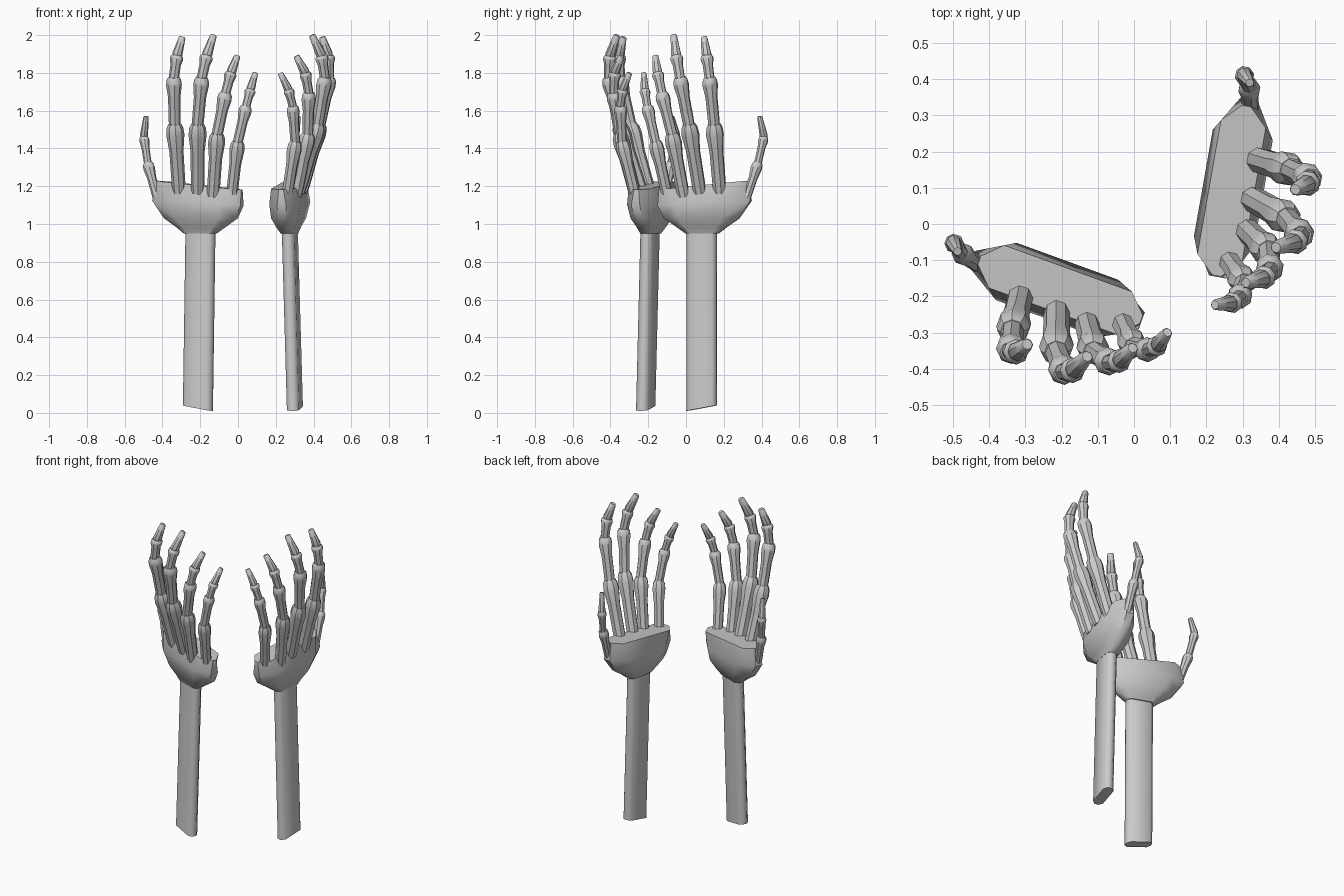
import bpy, bmesh, math
from mathutils import Vector

if "Cube" in bpy.data.objects:
    bpy.data.objects.remove(bpy.data.objects["Cube"])

bone = bpy.data.materials.new("bone_grey")
bone.use_nodes = True
COLOUR = (0.6, 0.6, 0.6, 1)
bone.diffuse_color = COLOUR
bone.node_tree.nodes["Principled BSDF"].inputs["Base Color"].default_value = COLOUR

# Hand frame: U runs from thumb to little finger, V out of the curling side
ORIGIN = Vector((-0.2, -0.18, 0))
U = Vector((0.94, -0.342, 0))
V = Vector((-0.342, -0.94, 0))
MIRROR = Vector((math.cos(math.pi / 6), 0.5, 0))


def place(p, side):
    """Hand coordinates to world; the left hand is reflected in a slanted plane."""
    w = ORIGIN + U * p[0] + V * p[1] + Vector((0, 0, p[2]))
    if side == "left":
        w -= MIRROR * 2 * (w.dot(MIRROR) - 0.006)
    return w


def loft(bm, rings, side):
    loops = [[bm.verts.new(place(p, side)) for p in ring] for ring in rings]
    n = len(loops[0])
    for a, b in zip(loops, loops[1:]):
        for i in range(n):
            bm.faces.new((a[i], a[(i + 1) % n], b[(i + 1) % n], b[i]))
    bm.faces.new(loops[0][::-1])
    bm.faces.new(loops[-1])


def finish(bm, name, angle):
    bmesh.ops.recalc_face_normals(bm, faces=bm.faces)
    mesh = bpy.data.meshes.new(name)
    bm.to_mesh(mesh)
    bm.free()
    mesh.materials.append(bone)
    obj = bpy.data.objects.new(name, mesh)
    bpy.context.collection.objects.link(obj)
    bpy.ops.object.select_all(action="DESELECT")
    obj.select_set(True)
    bpy.context.view_layer.objects.active = obj
    bpy.ops.object.shade_smooth_by_angle(angle=math.radians(angle))


def slab(z, u0, u1, v0, v1, cut_u, cut_v, slope=0):
    """Chamfered rectangular section, tilted along its width by slope."""
    outline = [(u0 + cut_u, v0), (u1 - cut_u, v0), (u1, v0 + cut_v), (u1, v1 - cut_v),
               (u1 - cut_u, v1), (u0 + cut_u, v1), (u0, v1 - cut_v), (u0, v0 + cut_v)]
    return [(u, v, z + slope * u) for u, v in outline]


def bone_rings(a, b, radius, profile, sides=8):
    a, b = Vector(a), Vector(b)
    axis = (b - a).normalized()
    x = Vector((1, 0, 0))
    x = (x - axis * x.dot(axis)).normalized()
    y = axis.cross(x)
    turns = [2 * math.pi * (i + 0.5) / sides for i in range(sides)]
    return [[a.lerp(b, t) + (x * math.cos(k) + y * math.sin(k)) * radius * r for k in turns]
            for t, r in profile]


LONG = [(-0.04, 0.7), (0.1, 0.76), (0.6, 0.78), (0.86, 1.0), (0.97, 0.92), (1.03, 0.7)]
TIP = [(-0.06, 0.7), (0.08, 0.95), (0.5, 0.78), (0.95, 0.62), (1.0, 0.5)]

# Finger paths through the joints, with the knuckle radius
FINGERS = {
    "thumb": (0.031, [(-0.235, 0.015, 1.13), (-0.295, 0, 1.32), (-0.325, -0.02, 1.46), (-0.305, 0, 1.57)]),
    "index_finger": (0.048, [(-0.1, 0.055, 1.18), (-0.088, 0.152, 1.52), (-0.073, 0.208, 1.77),
                             (-0.057, 0.205, 1.89), (-0.037, 0.175, 1.99)]),
    "middle_finger": (0.048, [(0.008, 0.06, 1.18), (0.045, 0.165, 1.52), (0.085, 0.212, 1.77),
                              (0.108, 0.198, 1.89), (0.13, 0.15, 2.0)]),
    "ring_finger": (0.045, [(0.095, 0.06, 1.16), (0.142, 0.13, 1.47), (0.195, 0.145, 1.69),
                            (0.22, 0.13, 1.8), (0.24, 0.085, 1.89)]),
    "little_finger": (0.04, [(0.185, 0.025, 1.14), (0.24, 0.08, 1.43), (0.285, 0.075, 1.62),
                             (0.303, 0.055, 1.71), (0.315, 0.012, 1.8)]),
}

for side in ("right", "left"):
    # Forearm: flat bar with a slanted lower end
    bm = bmesh.new()
    loft(bm, [slab(0.025, -0.08, 0.08, 0.003, 0.068, 0.02, 0.02, -0.18),
              slab(1.02, -0.075, 0.085, -0.025, 0.04, 0.02, 0.02)], side)
    finish(bm, side + "_forearm", 50)

    # Palm: flares from the wrist, widest below the slanted top
    bm = bmesh.new()
    loft(bm, [slab(0.95, -0.085, 0.09, -0.03, 0.043, 0.025, 0.02),
              slab(0.985, -0.13, 0.14, -0.05, 0.055, 0.05, 0.035),
              slab(1.03, -0.195, 0.205, -0.07, 0.075, 0.08, 0.05),
              slab(1.11, -0.26, 0.238, -0.078, 0.09, 0.1, 0.06, -0.05),
              slab(1.205, -0.24, 0.235, -0.06, 0.065, 0.05, 0.05, -0.1)], side)
    finish(bm, side + "_palm", 45)

    # Fingers: one flared bone between each pair of joints, tapered tips
    for name, (radius, path) in FINGERS.items():
        bm = bmesh.new()
        last = len(path) - 2
        for i in range(last + 1):
            loft(bm, bone_rings(path[i], path[i + 1], radius * (1 - 0.13 * i),
                                TIP if i == last else LONG), side)
        finish(bm, f"{side}_{name}", 40)
